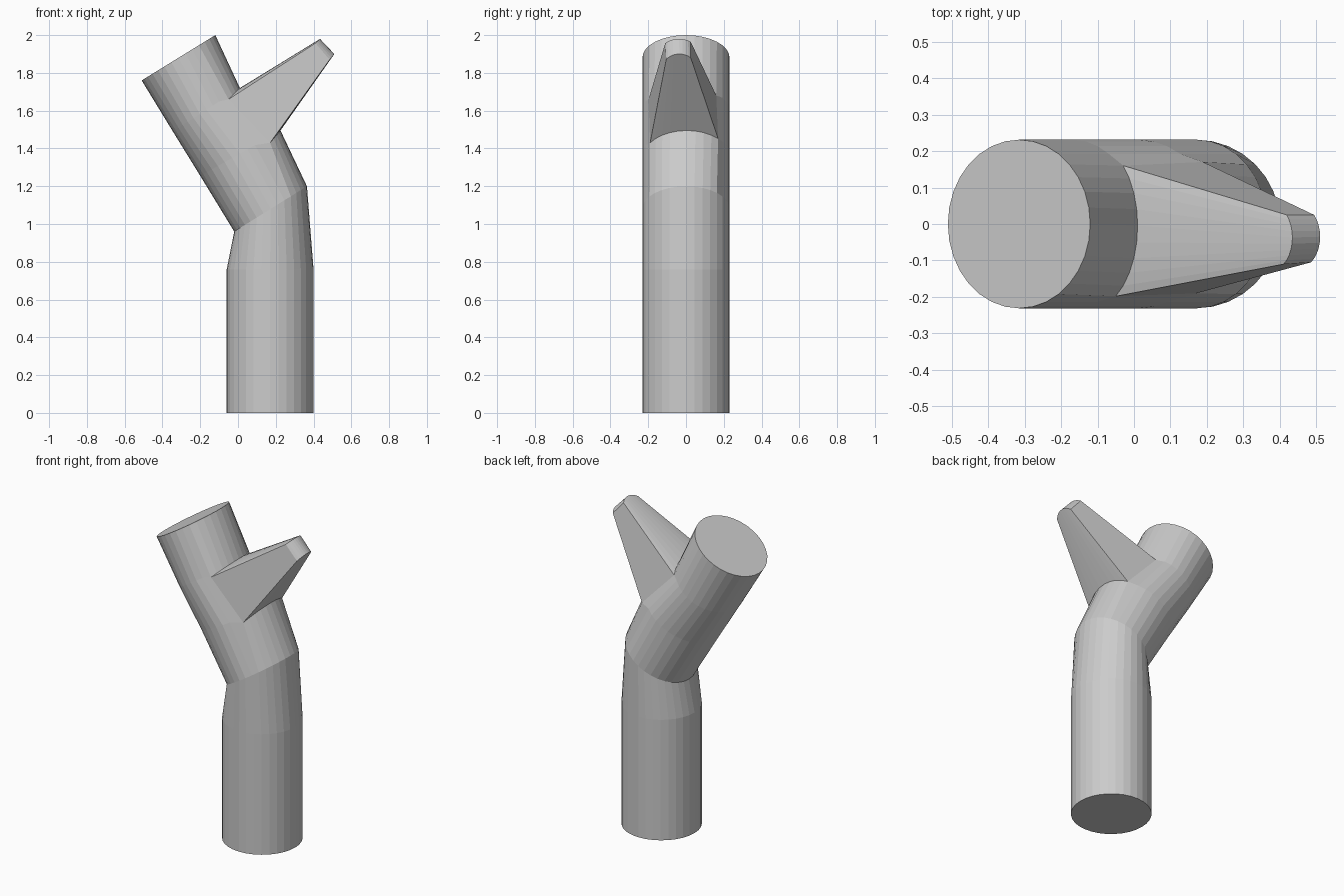
import bpy, bmesh, math
from mathutils import Vector

if "Cube" in bpy.data.objects:
    bpy.data.objects.remove(bpy.data.objects["Cube"])

N = 32       # sides of the trunk
R = 0.231    # trunk radius


def ring(left, right):
    """Tilted ring given by its left and right (x, z) points."""
    l = Vector((left[0], 0, left[1]))
    r = Vector((right[0], 0, right[1]))
    mid, half = (l + r) / 2, (r - l) / 2
    return [mid + half * math.cos(2 * math.pi * i / N)
            + Vector((0, R * math.sin(2 * math.pi * i / N), 0)) for i in range(N)]


# arc of trunk vertices from which the branch grows
ARC = list(range(-5, 5))


def arc(mid, end, y0, y1):
    """Curved row of points: (x, z) at the middle and at both ends."""
    a0, a1 = (2 * math.pi * ARC[k] / N for k in (0, -1))
    out = []
    for i in ARC:
        a = 2 * math.pi * i / N
        t = (math.sin(a) - math.sin(a0)) / (math.sin(a1) - math.sin(a0))
        s = min(1, (1 - math.cos(a)) / (1 - math.cos(a0)))
        out.append(Vector((mid[0] + (end[0] - mid[0]) * s, y0 + (y1 - y0) * t,
                           mid[1] + (end[1] - mid[1]) * s)))
    return out


# trunk rings from the ground to the cut top
rings = [ring(*p) for p in (
    ((-0.06, 0), (0.40, 0)),
    ((-0.06, 0.76), (0.40, 0.76)),
    ((-0.02, 0.96), (0.365, 1.20)),
    ((-0.20, 1.255), (0.22, 1.49)),
    ((-0.345, 1.49), (0.01, 1.72)),
    ((-0.51, 1.76), (-0.12, 2.0)))]

# pull the branch base into shape
for i, low, high in zip(ARC, arc((0.225, 1.495), (0.17, 1.43), -0.19, 0.17),
                        arc((0.01, 1.72), (-0.05, 1.66), -0.198, 0.16)):
    rings[3][i], rings[4][i] = low, high

bm = bmesh.new()
rv = [[bm.verts.new(c) for c in r] for r in rings]
for k in range(len(rv) - 1):
    for i in range(N):
        if k == 3 and (i in ARC[5:-1] or i - N in ARC):
            continue  # opening for the branch
        j = (i + 1) % N
        bm.faces.new((rv[k][i], rv[k][j], rv[k + 1][j], rv[k + 1][i]))
bm.faces.new(rv[0][::-1])
bm.faces.new(rv[-1])

# tapered branch with a small blunt tip
tip_low = [bm.verts.new(c) for c in arc((0.51, 1.90), (0.485, 1.87), -0.105, 0.025)]
tip_high = [bm.verts.new(c) for c in arc((0.434, 1.98), (0.41, 1.957), -0.11, 0.025)]
rows = [[rv[3][i] for i in ARC], tip_low, tip_high, [rv[4][i] for i in ARC]]
for a, b in zip(rows, rows[1:]):
    for i in range(len(ARC) - 1):
        bm.faces.new((a[i], a[i + 1], b[i + 1], b[i]))
for e in (0, -1):
    bm.faces.new([r[e] for r in rows])

bmesh.ops.recalc_face_normals(bm, faces=bm.faces)
mesh = bpy.data.meshes.new("forked_trunk")
bm.to_mesh(mesh)
bm.free()
obj = bpy.data.objects.new("forked_trunk", mesh)
bpy.context.collection.objects.link(obj)
